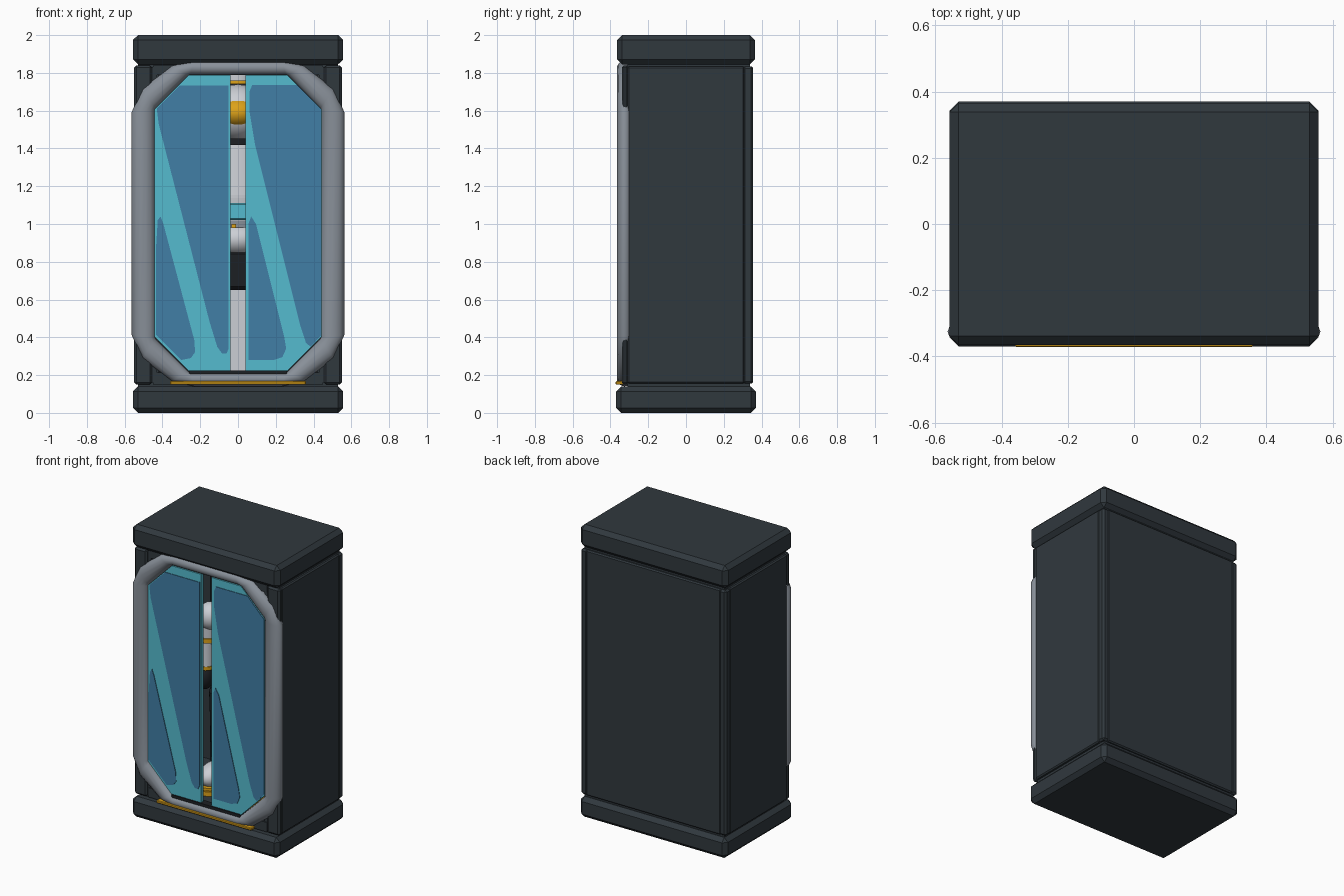
import bpy, bmesh, math
from mathutils import Matrix

if "Cube" in bpy.data.objects:
    bpy.data.objects.remove(bpy.data.objects["Cube"])


def mat(name, r, g, b):
    m = bpy.data.materials.new(name)
    m.diffuse_color = (r, g, b, 1)
    m.use_nodes = True
    m.node_tree.nodes["Principled BSDF"].inputs["Base Color"].default_value = m.diffuse_color
    return m


DARK = mat("charcoal", 0.030, 0.040, 0.048)
BLACK = mat("near_black", 0.012, 0.014, 0.017)
GREY = mat("frame_grey", 0.25, 0.28, 0.32)
TEAL = mat("light_teal", 0.09, 0.50, 0.62)
BLUE = mat("door_blue", 0.053, 0.21, 0.38)
GOLD = mat("gold", 0.72, 0.36, 0.01)
WHITE = mat("suit_white", 0.60, 0.62, 0.66)


def finish(name, bm, m, smooth=False):
    bmesh.ops.recalc_face_normals(bm, faces=bm.faces)
    me = bpy.data.meshes.new(name)
    bm.to_mesh(me)
    bm.free()
    me.materials.append(m)
    ob = bpy.data.objects.new(name, me)
    bpy.context.collection.objects.link(ob)
    if smooth:
        bpy.ops.object.select_all(action='DESELECT')
        ob.select_set(True)
        bpy.context.view_layer.objects.active = ob
        bpy.ops.object.shade_smooth_by_angle(angle=math.radians(40))
    return ob


def box(name, x, y, z, m, bevel=0.0):
    """Box from (min, max) ranges with chamfered edges."""
    bm = bmesh.new()
    bmesh.ops.create_cube(bm, size=1)
    for v in bm.verts:
        for i, r in enumerate((x, y, z)):
            v.co[i] = r[0] if v.co[i] < 0 else r[1]
    if bevel:
        bmesh.ops.bevel(bm, geom=bm.edges[:], offset=bevel, segments=1, affect='EDGES')
    return finish(name, bm, m)


def plate(name, pts, y0, y1, m):
    """Upright plate: an (x, z) outline extruded from y0 to y1."""
    bm = bmesh.new()
    f = bm.faces.new([bm.verts.new((x, y0, z)) for x, z in pts])
    ext = bmesh.ops.extrude_face_region(bm, geom=[f])
    for v in ext["geom"]:
        if isinstance(v, bmesh.types.BMVert):
            v.co.y = y1
    return finish(name, bm, m)


def ball(name, c, s, m):
    bm = bmesh.new()
    bmesh.ops.create_uvsphere(bm, u_segments=24, v_segments=14, radius=1,
                              matrix=Matrix.Translation(c) @ Matrix.Diagonal((*s, 1)))
    return finish(name, bm, m, True)


def tube(name, c, r1, r2, h, m, sy=1.0):
    bm = bmesh.new()
    bmesh.ops.create_cone(bm, cap_ends=True, segments=24, radius1=r1, radius2=r2, depth=h,
                          matrix=Matrix.Translation(c) @ Matrix.Diagonal((1, sy, 1, 1)))
    return finish(name, bm, m, True)


# cabinet shell
box("base", (-.557, .557), (-.37, .37), (0, .14), DARK, .027)
box("top_cap", (-.557, .557), (-.365, .365), (1.845, 2), DARK, .027)
box("base_neck", (-.53, .53), (-.31, .34), (.13, .17), DARK)
box("cap_neck", (-.53, .53), (-.31, .34), (1.80, 1.85), DARK)
box("back_wall", (-.51, .51), (.31, .356), (.155, 1.835), DARK, .008)
for s, side in ((-1, "left"), (1, "right")):
    def sx(a, b):
        return tuple(sorted((s * a, s * b)))
    box(side + "_wall", sx(.50, .55), (-.31, .31), (.155, 1.835), DARK, .008)
    box(side + "_back_post", sx(.50, .55), (.30, .356), (.155, 1.835), DARK, .012)
    box(side + "_front_post", sx(.455, .55), (-.34, -.305), (.15, 1.84), DARK, .012)
    box(side + "_door_jamb", sx(.43, .46), (-.325, -.29), (.16, 1.83), DARK)
box("front_header", (-.45, .45), (-.33, -.30), (1.79, 1.84), DARK)
box("front_footer", (-.45, .45), (-.33, -.30), (.15, .215), DARK)
box("door_sill", (-.26, .26), (-.35, -.30), (.205, .225), BLACK)
box("gold_sill", (-.36, .36), (-.372, -.33), (.15, .168), GOLD, .004)

# octagonal rounded frame lofted between inner and outer outlines
ZC = 1.0025
quarter = [((.255, .787), (.23, .862)), ((.262, .784), (.35, .835)),
           ((.437, .610), (.505, .715)), ((.44, .602), (.563, .59))]
ring = []
for a, b, q in ((1, 1, quarter), (1, -1, quarter[::-1]),
                (-1, -1, quarter), (-1, 1, quarter[::-1])):
    ring += [((a * i[0], b * i[1]), (a * o[0], b * o[1])) for i, o in q]
bm = bmesh.new()
N = 14
rows = []
for i, o in ring:
    row = []
    for k in range(N):
        t = 2 * math.pi * k / N
        w = .5 + .5 * math.cos(t)
        row.append(bm.verts.new((i[0] + (o[0] - i[0]) * w, -.325 - .04 * math.sin(t),
                                 ZC + i[1] + (o[1] - i[1]) * w)))
    rows.append(row)
for j, row in enumerate(rows):
    nxt = rows[(j + 1) % len(rows)]
    for k in range(N):
        bm.faces.new((row[k], row[(k + 1) % N], nxt[(k + 1) % N], nxt[k]))
finish("octagon_frame", bm, GREY, True)

# doors with thin tinted panes
door = [(.04, .222), (.262, .222), (.442, .402), (.442, 1.608), (.262, 1.788), (.04, 1.788)]
plate("right_door", door, -.342, -.315, TEAL)
plate("left_door", [(-x, z) for x, z in door], -.342, -.315, TEAL)
panes = {
    "left_upper_pane": [(-.43, 1.612), (-.31, 1.732), (-.05, 1.732), (-.05, .34), (-.06, .315),
                        (-.085, .315), (-.11, .35), (-.15, .48), (-.42, 1.53)],
    "left_lower_pane": [(-.435, .86), (-.425, 1.02), (-.41, 1.04), (-.395, 1.0), (-.23, .38),
                        (-.228, .32), (-.25, .29), (-.30, .28), (-.435, .415)],
    "right_upper_pane": [(.06, 1.70), (.075, 1.735), (.315, 1.735), (.44, 1.607), (.44, .41),
                         (.385, .35), (.36, .37), (.33, .46), (.09, 1.42), (.06, 1.6)],
    "right_lower_pane": [(.055, .28), (.055, 1.0), (.07, 1.04), (.095, 1.0), (.245, .40),
                         (.255, .34), (.235, .295), (.19, .28)],
}
for name, pts in panes.items():
    plate(name, pts, -.346, -.341, BLUE)

# interior lining and stand
box("interior_back", (-.42, .42), (.295, .312), (.14, 1.82), BLACK)
box("suit_stand", (-.09, .09), (.16, .29), (.14, .66), WHITE)
tube("ceiling_mount", (0, 0, 1.78), .10, .10, .05, WHITE)
tube("ceiling_ring", (0, 0, 1.75), .11, .11, .02, GOLD)

# stored protective suit
ball("helmet", (0, .02, 1.59), (.155, .155, .15), WHITE)
ball("visor", (0, -.04, 1.59), (.125, .12, .085), GOLD)
tube("neck_ring", (0, .02, 1.435), .12, .12, .035, BLACK)
tube("upper_torso", (0, .02, 1.28), .17, .14, .28, WHITE, .75)
box("chest_panel", (-.08, .08), (-.15, -.08), (1.02, 1.11), TEAL, .008)
tube("lower_torso", (0, .02, 1.08), .15, .17, .14, WHITE, .75)
tube("belt", (0, .02, 1.0), .16, .16, .035, GREY, .75)
box("belt_button", (-.035, -.01), (-.12, -.09), (.98, 1.0), GOLD)
ball("waist", (0, .02, .92), (.15, .12, .09), WHITE)
box("hip_block", (-.11, .11), (-.06, .12), (.65, .86), BLACK, .02)
for s, side in ((-1, "left"), (1, "right")):
    ball(side + "_shoulder", (s * .22, .02, 1.32), (.085, .085, .09), WHITE)
    tube(side + "_upper_arm", (s * .24, .02, 1.22), .06, .065, .16, WHITE)
    tube(side + "_arm_band", (s * .24, .02, 1.17), .07, .07, .03, GOLD)
    tube(side + "_forearm", (s * .25, .01, 1.06), .06, .055, .18, WHITE)
    tube(side + "_cuff", (s * .25, .01, .98), .064, .064, .025, GOLD)
    ball(side + "_glove", (s * .25, 0, .90), (.055, .06, .08), BLACK)
    tube(side + "_leg", (s * .13, .02, .58), .07, .085, .50, BLACK)
    ball(side + "_boot", (s * .16, -.02, .27), (.085, .13, .08), WHITE)
    tube(side + "_boot_trim", (s * .16, -.02, .215), .09, .09, .02, GOLD, 1.5)
    tube(side + "_boot_sole", (s * .16, -.02, .17), .09, .09, .06, GOLD, 1.5)
